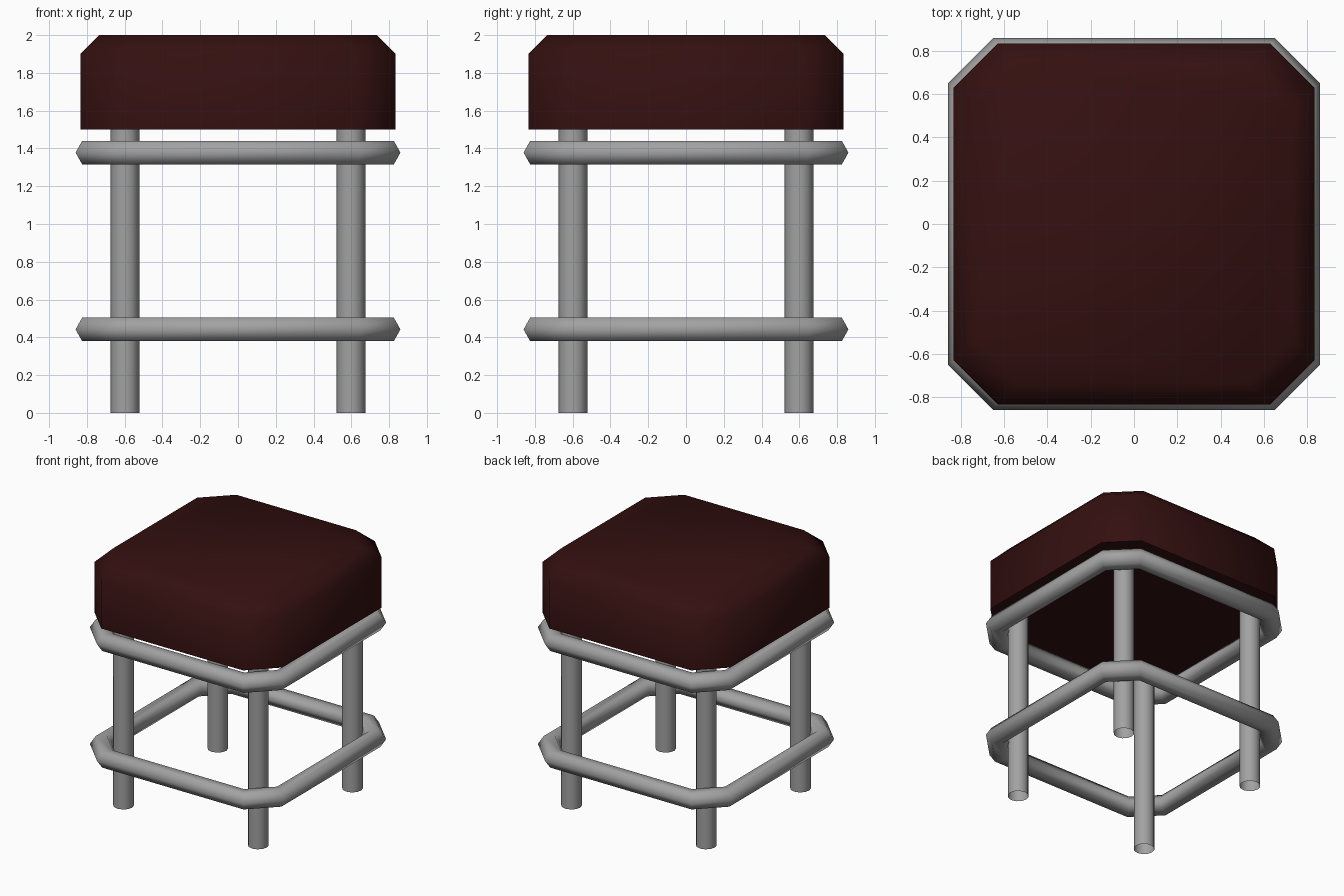
import bpy, math

if "Cube" in bpy.data.objects:
    bpy.data.objects.remove(bpy.data.objects["Cube"])

def material(name, rgb):
    m = bpy.data.materials.new(name)
    m.diffuse_color = (*rgb, 1)
    m.use_nodes = True
    m.node_tree.nodes["Principled BSDF"].inputs["Base Color"].default_value = m.diffuse_color
    return m

METAL = material("grey metal", (0.36, 0.36, 0.36))
LEATHER = material("dark maroon leather", (0.034, 0.005, 0.005))

def octagon(a, b, z):
    """Square of half width a whose corners are cut back to b."""
    return [(a, -b, z), (a, b, z), (b, a, z), (-b, a, z),
            (-a, b, z), (-a, -b, z), (-b, -a, z), (b, -a, z)]

def loft(name, rings, mat, closed=False, caps=False, angle=60):
    """Bridge rings of equal point count into one smooth object."""
    n, k = len(rings[0]), len(rings)
    verts = [p for r in rings for p in r]
    faces = []
    for i in range(k if closed else k - 1):
        j = (i + 1) % k
        for s in range(n):
            t = (s + 1) % n
            faces.append((i * n + s, i * n + t, j * n + t, j * n + s))
    if caps:
        faces.append(tuple(reversed(range(n))))
        faces.append(tuple((k - 1) * n + s for s in range(n)))
    me = bpy.data.meshes.new(name)
    me.from_pydata(verts, [], faces)
    me.materials.append(mat)
    ob = bpy.data.objects.new(name, me)
    bpy.context.collection.objects.link(ob)
    bpy.ops.object.select_all(action='DESELECT')
    ob.select_set(True)
    bpy.context.view_layer.objects.active = ob
    bpy.ops.object.shade_smooth_by_angle(angle=math.radians(angle))
    return ob

# Cushion: straight sides with a bevelled top
loft("seat", [octagon(0.835, 0.63, 1.5), octagon(0.835, 0.63, 1.9),
              octagon(0.735, 0.53, 2.0)], LEATHER, caps=True)

# Frame rings: hexagonal tube swept around a cut-corner square
for name, zc in (("upper_ring", 1.378), ("foot_ring", 0.442)):
    rings = []
    for i in range(6):
        ang = math.radians(60 * i)
        d = 0.07 * math.cos(ang)
        rings.append(octagon(0.79 + d, 0.605 + 0.65 * d, zc + 0.072 * math.sin(ang)))
    loft(name, rings, METAL, closed=True, angle=70)

# Legs: open round tubes
for side, sx in (("left", -1), ("right", 1)):
    for end, sy in (("front", -1), ("back", 1)):
        rings = [[(0.598 * sx + 0.076 * math.cos(math.tau * s / 12),
                   0.598 * sy + 0.076 * math.sin(math.tau * s / 12), z)
                  for s in range(12)] for z in (0, 1.5)]
        loft(f"{end}_{side}_leg", rings, METAL)
